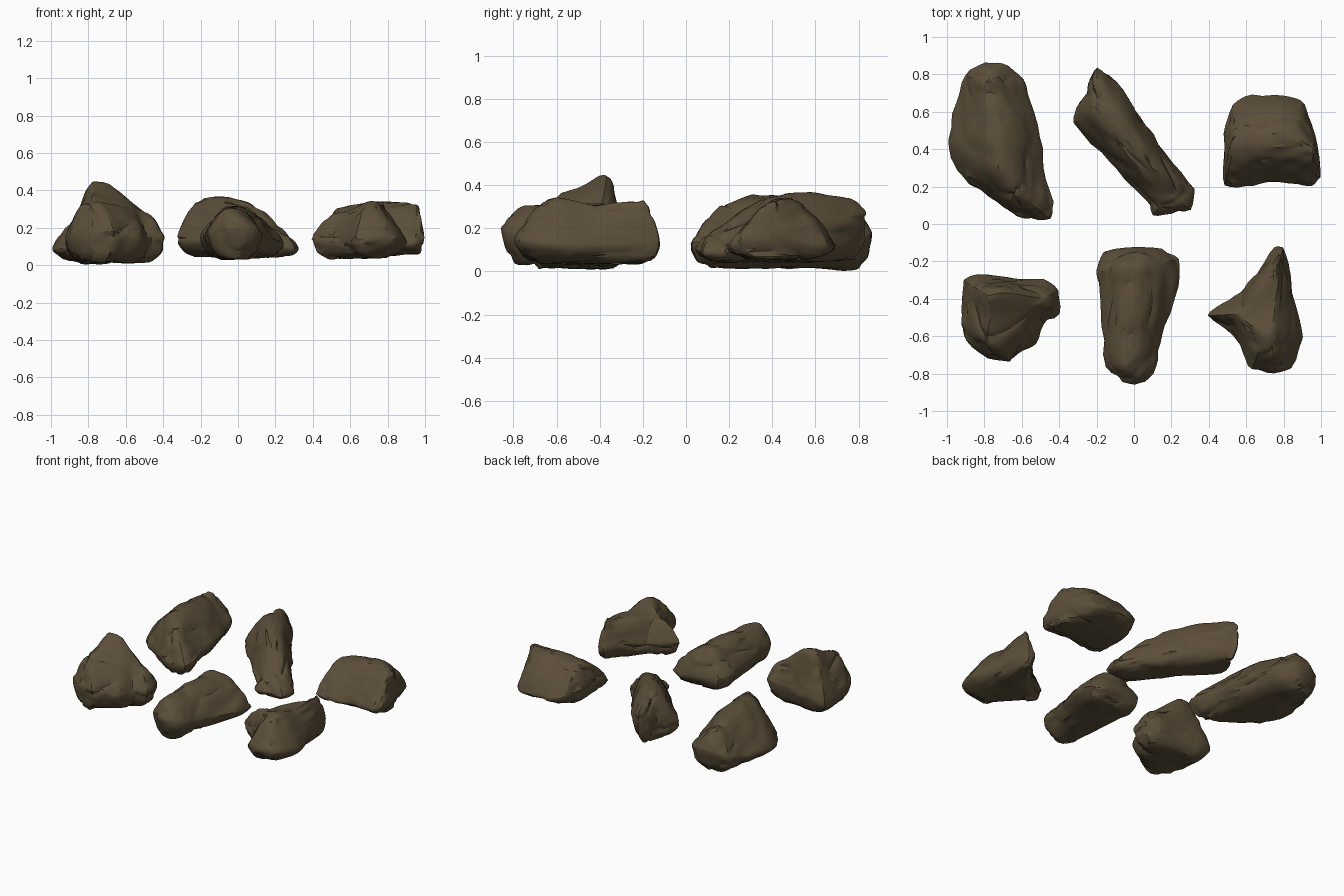
import bpy, bmesh, math
from mathutils import Vector, noise

cube = bpy.data.objects.get("Cube")
if cube:
    bpy.data.objects.remove(cube, do_unlink=True)

stone = bpy.data.materials.new("brown_stone")
stone.use_nodes = True
stone.diffuse_color = (0.105, 0.077, 0.041, 1)
bsdf = stone.node_tree.nodes["Principled BSDF"]
bsdf.inputs["Base Color"].default_value = stone.diffuse_color
bsdf.inputs["Roughness"].default_value = 0.9

# Lower levels: pull toward the ridge, share of the height from base to belt
LOWER = [(0.55, 0.0), (0.2, 0.3), (0.03, 0.75)]
# Upper levels: pull toward the ridge only, height follows the rock's fullness
UPPER = [0.0, 0.12, 0.35, 0.62, 0.86]


def nearest_on_ridge(point, ridge):
    """Closest ridge point in plan, keeping the ridge's own height."""
    best, best_distance = None, math.inf
    for a, b in zip(ridge, ridge[1:]):
        along = (b - a).xy
        t = (point.xy - a.xy).dot(along) / along.length_squared
        spot = a.lerp(b, min(max(t, 0), 1))
        distance = (spot.xy - point.xy).length
        if distance < best_distance:
            best, best_distance = spot, distance
    return best


def rock(name, outline, ridge, base, fullness):
    """Loft a belt outline up to a ridge line and down to a smaller foot (hundredths)."""
    outline = [Vector(p) / 100 for p in outline]
    ridge = [Vector(p) / 100 for p in ridge]
    base /= 100
    bm = bmesh.new()
    rings = []

    def add_ring(pull, height):
        ring = []
        for p in outline:
            r = nearest_on_ridge(p, ridge)
            spot = p.lerp(r, pull)
            spot.z = height(p.z, r.z)
            ring.append(bm.verts.new(spot))
        rings.append(ring)

    for pull, share in LOWER:
        add_ring(pull, lambda belt, top: base + (belt - base) * share)
    for pull in UPPER:
        add_ring(pull, lambda belt, top: top - (top - belt) * (1 - pull) ** fullness)

    # Skin between the rings, then close foot and crown
    count = len(outline)
    for lower, upper in zip(rings, rings[1:]):
        for i in range(count):
            j = (i + 1) % count
            bm.faces.new((lower[i], lower[j], upper[j], upper[i]))
    bm.faces.new(rings[0][::-1])
    bm.faces.new(rings[-1])
    bmesh.ops.triangulate(bm, faces=bm.faces[:])
    bmesh.ops.subdivide_edges(bm, edges=bm.edges[:], cuts=2, use_grid_fill=True)
    bmesh.ops.smooth_vert(bm, verts=bm.verts[:], factor=0.5,
                          use_axis_x=True, use_axis_y=True, use_axis_z=True)
    bmesh.ops.recalc_face_normals(bm, faces=bm.faces[:])
    bm.normal_update()

    # Broad dents, angular chips and a few creases
    moves = []
    for v in bm.verts:
        dents = 0.012 * noise.noise(v.co * 6)
        chips = 0.01 * abs(noise.noise(v.co * 11 + Vector((3, 5, 7))))
        gaps = noise.voronoi(v.co * 4)[0]
        crease = 0.012 * max(0, 1 - (gaps[1] - gaps[0]) * 8)
        moves.append(v.normal * (0.004 + dents + chips - crease))
    for v, move in zip(bm.verts, moves):
        v.co += move
    mesh = bpy.data.meshes.new(name)
    bm.to_mesh(mesh)
    bm.free()
    mesh.materials.append(stone)
    obj = bpy.data.objects.new(name, mesh)
    bpy.context.collection.objects.link(obj)
    bpy.ops.object.select_all(action="DESELECT")
    obj.select_set(True)
    bpy.context.view_layer.objects.active = obj
    bpy.ops.object.shade_smooth_by_angle(angle=math.radians(28))


# Back row
rock("large_pyramid_rock",
     [(-45, 3, 13), (-44, 11, 14), (-49, 30, 14), (-50, 46, 14), (-57, 70, 14), (-61, 80, 15),
      (-70, 86, 18), (-80, 86, 18), (-91, 80, 14), (-95, 66, 11), (-99, 44, 9), (-98, 35, 8),
      (-92, 25, 9), (-77, 15, 11), (-66, 6, 12), (-55, 3, 12)],
     [(-64, 18, 31), (-70, 32, 37), (-73, 48, 36), (-77, 74, 31)], base=2, fullness=1.5)
rock("long_slanted_rock",
     [(32, 18, 9), (30, 8, 9), (20, 5, 10), (10, 4, 11), (7, 13, 13), (-5, 25, 13),
      (-17, 38, 13), (-33, 55, 15), (-31, 62, 17), (-25, 70, 22), (-24, 78, 26),
      (-20, 85, 27), (-10, 76, 23), (0, 62, 18), (10, 48, 14), (20, 33, 11)],
     [(-20, 72, 34), (-13, 59, 36), (-4, 47, 36), (9, 31, 32), (18, 16, 19)],
     base=5, fullness=2.6)
rock("block_rock",
     [(100, 24, 14), (98, 42, 18), (92, 58, 13), (90, 66, 11), (80, 69, 11), (63, 69, 12),
      (53, 64, 14), (49, 52, 16), (48, 38, 16), (48, 20, 11), (60, 20, 10), (72, 23, 10),
      (88, 22, 11), (95, 20, 12)],
     [(54, 44, 30), (75, 45, 35), (95, 41, 33)], base=6, fullness=1.9)

# Front row
rock("peaked_rock",
     [(-40, -35, 16), (-40, -48, 15), (-49, -53, 14), (-52, -64, 14), (-60, -67, 16),
      (-66, -74, 18), (-78, -72, 19), (-90, -62, 18), (-93, -54, 14), (-91, -42, 11),
      (-91, -30, 11), (-84, -27, 14), (-68, -29, 16), (-48, -30, 17)],
     [(-76, -62, 33), (-75, -40, 45), (-70, -38, 44), (-61, -44, 36), (-50, -41, 28)],
     base=2, fullness=1.8)
rock("tapered_rock",
     [(25, -18, 10), (23, -34, 12), (16, -55, 14), (13, -68, 15), (10, -80, 18), (3, -86, 20),
      (-6, -84, 20), (-15, -77, 18), (-17, -55, 16), (-18, -35, 16), (-20, -25, 16),
      (-16, -15, 15), (0, -12, 14), (15, -13, 11)],
     [(-4, -73, 30), (-3, -50, 31), (-2, -25, 31)], base=4, fullness=2.1)
rock("three_pointed_rock",
     [(38, -49, 14), (50, -55, 12), (58, -68, 12), (63, -78, 14), (75, -80, 15), (84, -77, 14),
      (90, -60, 13), (86, -45, 12), (82, -20, 13), (80, -12, 14), (76, -12, 14),
      (68, -25, 13), (57, -36, 13), (48, -43, 14)],
     [(57, -48, 28), (71, -57, 34), (75, -40, 31), (77, -21, 33)], base=4, fullness=2)
